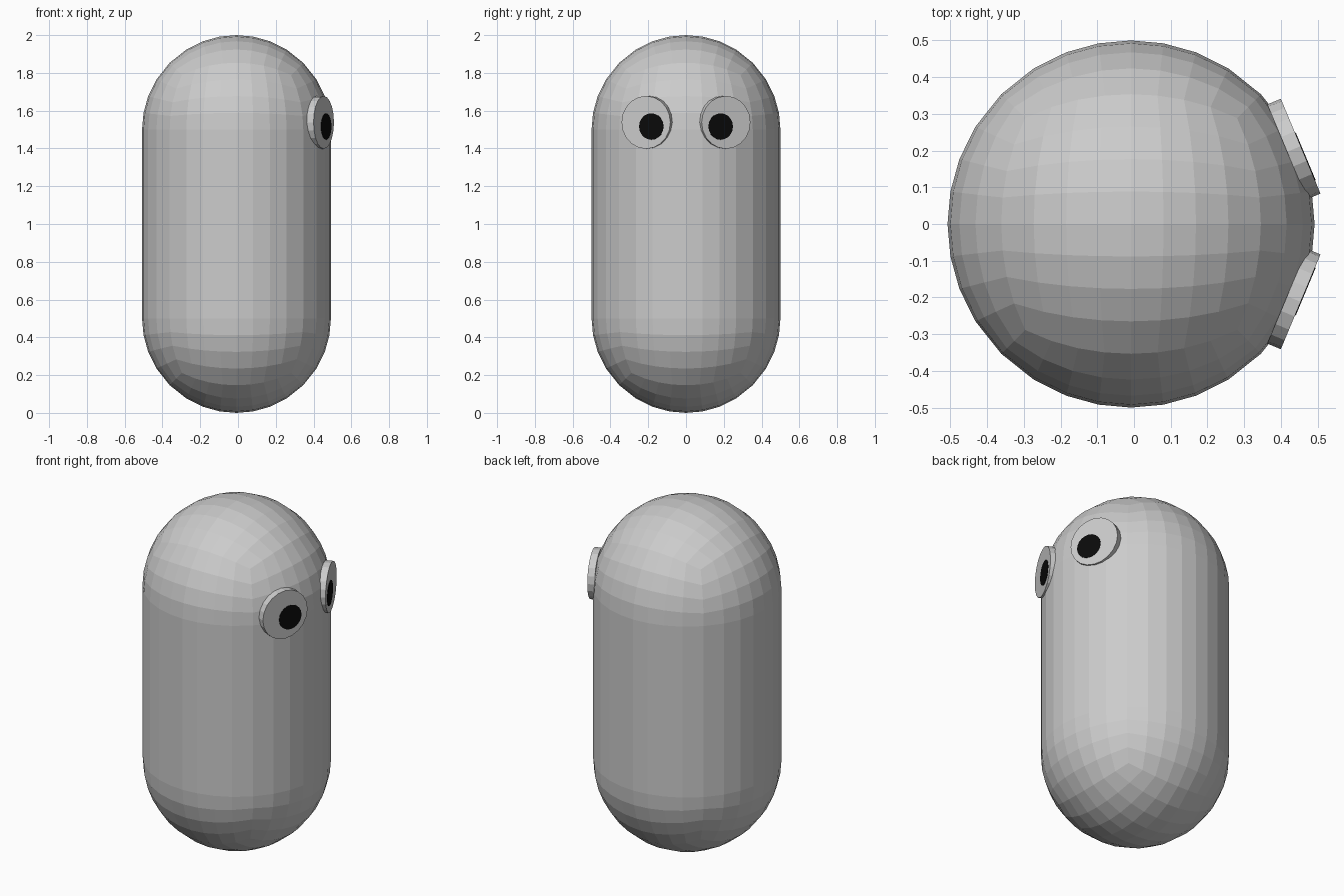
import bpy, bmesh
from math import sqrt, sin, cos, radians
from mathutils import Matrix, Vector

if "Cube" in bpy.data.objects:
    bpy.data.objects.remove(bpy.data.objects["Cube"])

R, BODY_X = 0.5, -0.008


def finish(bm, name, location=(0, 0, 0), material=None):
    bmesh.ops.recalc_face_normals(bm, faces=bm.faces)
    mesh = bpy.data.meshes.new(name)
    bm.to_mesh(mesh)
    bm.free()
    obj = bpy.data.objects.new(name, mesh)
    obj.location = location
    bpy.context.collection.objects.link(obj)
    if material:
        mesh.materials.append(material)
    return obj


def to_sphere(p):
    # evenly spread cube-to-sphere mapping
    a, b, c = p.x ** 2, p.y ** 2, p.z ** 2
    return Vector((p.x * sqrt(1 - b / 2 - c / 2 + b * c / 3),
                   p.y * sqrt(1 - a / 2 - c / 2 + a * c / 3),
                   p.z * sqrt(1 - a / 2 - b / 2 + a * b / 3)))


# Body: upper half of a quad sphere, wall pulled down, mirrored below
bm = bmesh.new()
bmesh.ops.create_cube(bm, size=2)
bmesh.ops.subdivide_edges(bm, edges=bm.edges[:], cuts=7, use_grid_fill=True)
bmesh.ops.delete(bm, geom=[v for v in bm.verts if v.co.z < -0.01], context='VERTS')
for v in bm.verts:
    v.co = to_sphere(v.co) * R + Vector((0, 0, 0.5))
rim = [e for e in bm.edges if e.is_boundary]
wall = bmesh.ops.extrude_edge_only(bm, edges=rim)
for v in wall['geom']:
    if isinstance(v, bmesh.types.BMVert):
        v.co.z = 0
body = finish(bm, "body", (BODY_X, 0, 1))
mirror = body.modifiers.new("mirror", 'MIRROR')
mirror.use_axis = (False, False, True)

# Eyes: flat discs turned outward, with dark pupils set toward the middle
black = bpy.data.materials.new("black")
black.diffuse_color = (0.003, 0.003, 0.003, 1)
black.use_nodes = True
black.node_tree.nodes["Principled BSDF"].inputs["Base Color"].default_value = black.diffuse_color


def disc(name, centre, angle, radius, depth, sides, material=None):
    # centre is the middle of the outer face
    turn = Matrix.Rotation(angle, 4, 'Z') @ Matrix.Rotation(radians(90), 4, 'Y')
    bm = bmesh.new()
    bmesh.ops.create_cone(bm, cap_ends=True, segments=sides, radius1=radius,
                          radius2=radius, depth=depth,
                          matrix=turn @ Matrix.Translation((0, 0, -depth / 2)))
    finish(bm, name, centre, material)


for side, label in ((1, "left"), (-1, "right")):
    a = side * radians(22.7)
    out = Vector((cos(a), sin(a), 0))
    inward = Vector((sin(abs(a)), -side * cos(a), 0))
    eye = Vector((0.454, side * 0.212, 1.538))
    disc(label + "_eye", eye, a, 0.14, 0.04, 20)
    pupil = eye + inward * 0.031 + out * 0.002 + Vector((0, 0, -0.022))
    disc(label + "_pupil", pupil, a, 0.07, 0.02, 20, black)
